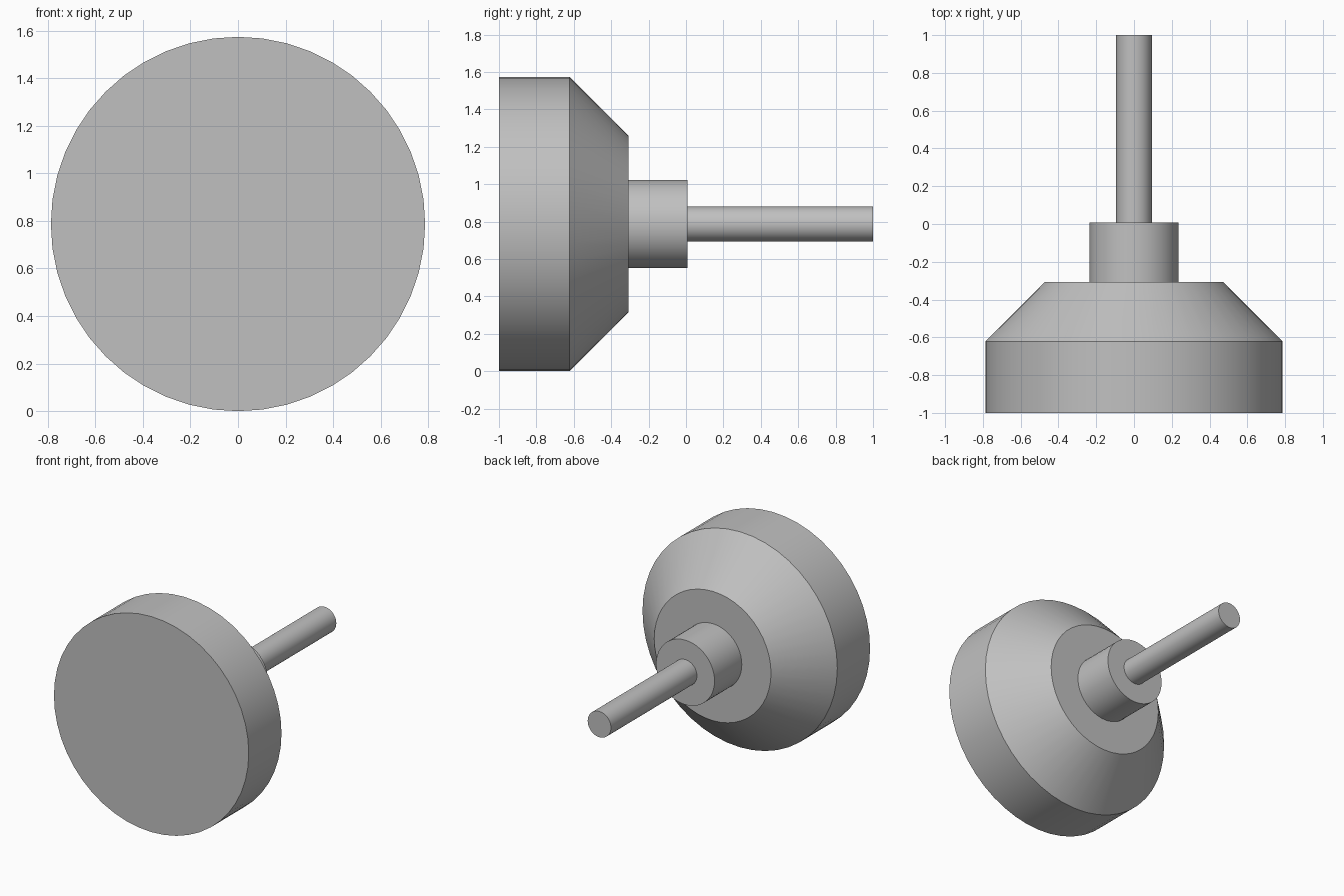
import bpy
import bmesh
from math import pi, radians
from mathutils import Vector

SEGMENTS = 48
AXIS_HEIGHT = 0.787

cube = bpy.data.objects.get("Cube")
if cube:
    bpy.data.objects.remove(cube, do_unlink=True)

grey = bpy.data.materials.new("plain_grey")
grey.use_nodes = True
colour = (0.53, 0.53, 0.53, 1.0)
grey.diffuse_color = colour
grey.node_tree.nodes["Principled BSDF"].inputs["Base Color"].default_value = colour


def turned_part(name, profile):
    """Spin a (radius, y) profile around the horizontal y axis."""
    bm = bmesh.new()
    verts = [bm.verts.new((r, y, 0)) for r, y in profile]
    edges = [bm.edges.new(pair) for pair in zip(verts, verts[1:])]
    bmesh.ops.spin(bm, geom=verts + edges, cent=Vector(), axis=(0, 1, 0),
                   angle=2 * pi, steps=SEGMENTS)
    bmesh.ops.remove_doubles(bm, verts=bm.verts, dist=0.0005)
    # Close both ends with a single flat face
    bmesh.ops.holes_fill(bm, edges=[e for e in bm.edges if e.is_boundary], sides=0)
    bmesh.ops.recalc_face_normals(bm, faces=bm.faces)
    mesh = bpy.data.meshes.new(name)
    bm.to_mesh(mesh)
    bm.free()
    mesh.materials.append(grey)
    obj = bpy.data.objects.new(name, mesh)
    obj.location.z = AXIS_HEIGHT
    bpy.context.collection.objects.link(obj)
    bpy.ops.object.select_all(action="DESELECT")
    obj.select_set(True)
    bpy.context.view_layer.objects.active = obj
    bpy.ops.object.shade_smooth_by_angle(angle=radians(30))
    return obj


# Wide disc with a chamfered back
turned_part("chamfered_head", [(0.787, -1), (0.787, -0.622), (0.472, -0.307)])
# Short collar, seated slightly into the head
turned_part("collar", [(0.236, -0.33), (0.236, 0.008)])
# Slim rod, seated slightly into the collar
turned_part("rod", [(0.094, -0.02), (0.094, 1)])
